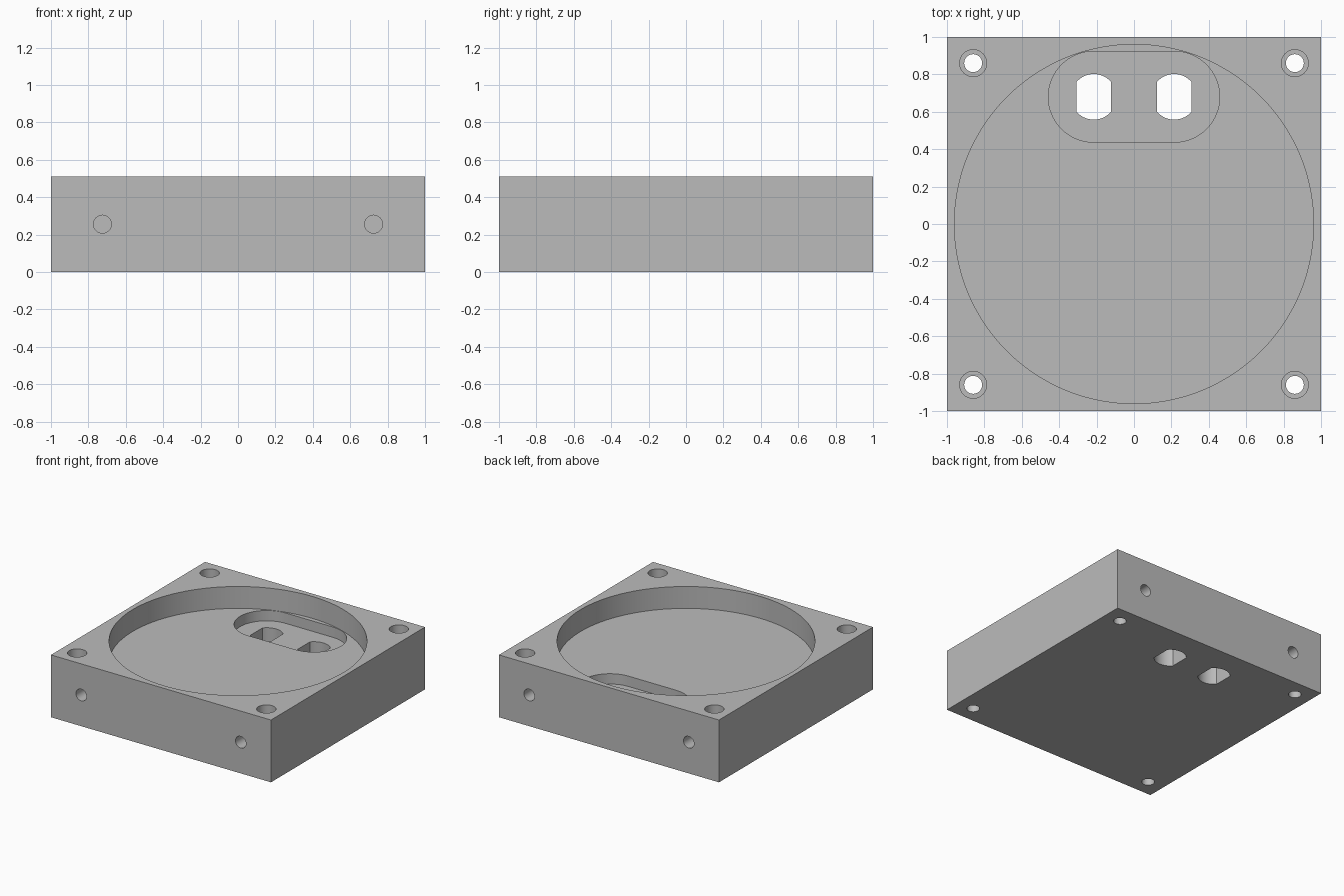
import bpy, bmesh, math

cube = bpy.data.objects.get("Cube")
if cube:
    bpy.data.objects.remove(cube, do_unlink=True)

H = 0.512               # block height
FLOOR = H - 0.18        # round pocket floor
SLOT_FLOOR = FLOOR - 0.085
HOLE_X, HOLE_Y = 0.215, 0.68

grey = bpy.data.materials.new("plain_grey")
grey.use_nodes = True
grey.diffuse_color = (0.5, 0.5, 0.5, 1)
grey.node_tree.nodes["Principled BSDF"].inputs["Base Color"].default_value = (0.5, 0.5, 0.5, 1)


def arc(cx, cy, r, a0, a1, n):
    """Points on an arc, angles in degrees, both ends included."""
    return [(cx + r * math.cos(math.radians(a0 + (a1 - a0) * i / n)),
             cy + r * math.sin(math.radians(a0 + (a1 - a0) * i / n))) for i in range(n + 1)]


def circle(cx, cy, r, n):
    return arc(cx, cy, r, 0, 360, n)[:-1]


def prism(name, outline, lo, hi, along_y=False):
    """Extrude an outline along z, or an x-z outline along y."""
    bm = bmesh.new()
    place = (lambda u, v, t: (u, t, v)) if along_y else (lambda u, v, t: (u, v, t))
    low = bm.faces.new([bm.verts.new(place(u, v, lo)) for u, v in outline])
    new = bmesh.ops.extrude_face_region(bm, geom=[low])["geom"]
    step = (0, hi - lo, 0) if along_y else (0, 0, hi - lo)
    bmesh.ops.translate(bm, vec=step, verts=[g for g in new if isinstance(g, bmesh.types.BMVert)])
    bmesh.ops.recalc_face_normals(bm, faces=bm.faces)
    mesh = bpy.data.meshes.new(name)
    bm.to_mesh(mesh)
    bm.free()
    mesh.materials.append(grey)
    obj = bpy.data.objects.new(name, mesh)
    bpy.context.scene.collection.objects.link(obj)
    return obj


def cut(body, outline, lo, hi, along_y=False):
    """Subtract a prism from the body and discard the cutter."""
    cutter = prism("cutter", outline, lo, hi, along_y)
    cutter.hide_render = True
    mod = body.modifiers.new("cut", 'BOOLEAN')
    mod.operation = 'DIFFERENCE'
    mod.solver = 'EXACT'
    mod.object = cutter
    bpy.context.view_layer.objects.active = body
    bpy.ops.object.modifier_apply(modifier=mod.name)
    bpy.data.objects.remove(cutter, do_unlink=True)


# Square block
body = prism("housing_block", [(-1, -1), (1, -1), (1, 1), (-1, 1)], 0, H)

# Round pocket, then the rounded slot sunk into its floor
cut(body, circle(0, 0, 0.96, 128), FLOOR, H + 0.1)
slot = arc(HOLE_X, HOLE_Y, 0.243, -90, 90, 32) + arc(-HOLE_X, HOLE_Y, 0.243, 90, 270, 32)
cut(body, slot, SLOT_FLOOR, FLOOR + 0.05)

# Two flat-sided connector holes through the slot floor
flat = math.degrees(math.acos(0.093 / 0.122))
for s in (-1, 1):
    shape = (arc(s * HOLE_X, HOLE_Y, 0.122, flat, 180 - flat, 16)
             + arc(s * HOLE_X, HOLE_Y, 0.122, 180 + flat, 360 - flat, 16))
    cut(body, shape, -0.1, SLOT_FLOOR + 0.05)

for sx in (-1, 1):
    for sy in (-1, 1):
        # Counterbored corner screw holes
        cut(body, circle(sx * 0.86, sy * 0.86, 0.072, 40), H - 0.22, H + 0.1)
        cut(body, circle(sx * 0.86, sy * 0.86, 0.048, 32), -0.1, H)
        # Blind holes in the front and back walls
        ends = sorted((sy * 0.75, sy * 1.1))
        cut(body, circle(sx * 0.725, H / 2, 0.048, 32), *ends, along_y=True)

# Smooth round walls, crisp edges
bpy.ops.object.select_all(action='DESELECT')
body.select_set(True)
bpy.context.view_layer.objects.active = body
bpy.ops.object.shade_smooth_by_angle(angle=math.radians(25))
